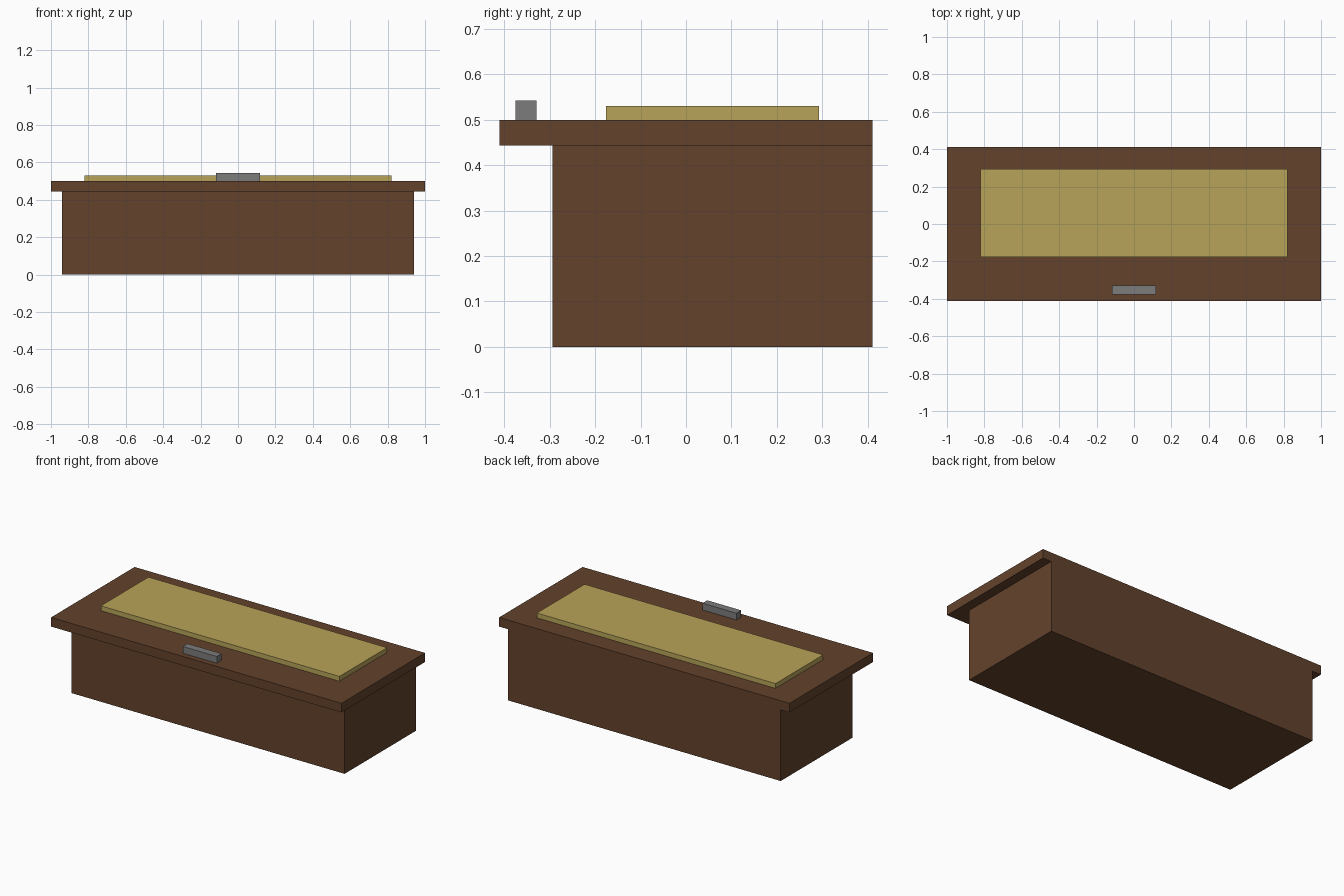
import bpy

if "Cube" in bpy.data.objects:
    bpy.data.objects.remove(bpy.data.objects["Cube"])


def material(name, color):
    m = bpy.data.materials.new(name)
    m.diffuse_color = color
    m.use_nodes = True
    m.node_tree.nodes["Principled BSDF"].inputs["Base Color"].default_value = m.diffuse_color
    return m


def box(name, x, y, z, mat=None):
    """Box from (min, max) ranges on each axis."""
    ranges = (x, y, z)
    bpy.ops.mesh.primitive_cube_add(size=1, location=[(a + b) / 2 for a, b in ranges])
    ob = bpy.context.object
    ob.name = name
    ob.scale = [b - a for a, b in ranges]
    bpy.ops.object.transform_apply(location=False, rotation=False, scale=True)
    if mat:
        ob.data.materials.append(mat)
    return ob


wood = material("dark_wood", (0.125, 0.055, 0.025, 1))
cloth = material("tan_pad", (0.48, 0.37, 0.10, 1))
metal = material("grey_metal", (0.2, 0.2, 0.2, 1))

# Chest body, flush with the lid at the back
box("chest_body", (-0.94, 0.94), (-0.294, 0.411), (0, 0.443), wood)
# Overhanging lid
box("lid", (-1, 1), (-0.411, 0.411), (0.443, 0.5), wood)
# Raised pad on the lid
box("top_panel", (-0.822, 0.822), (-0.176, 0.293), (0.5, 0.53), cloth)
# Handle at the front edge
box("handle", (-0.117, 0.117), (-0.376, -0.329), (0.5, 0.542), metal)
